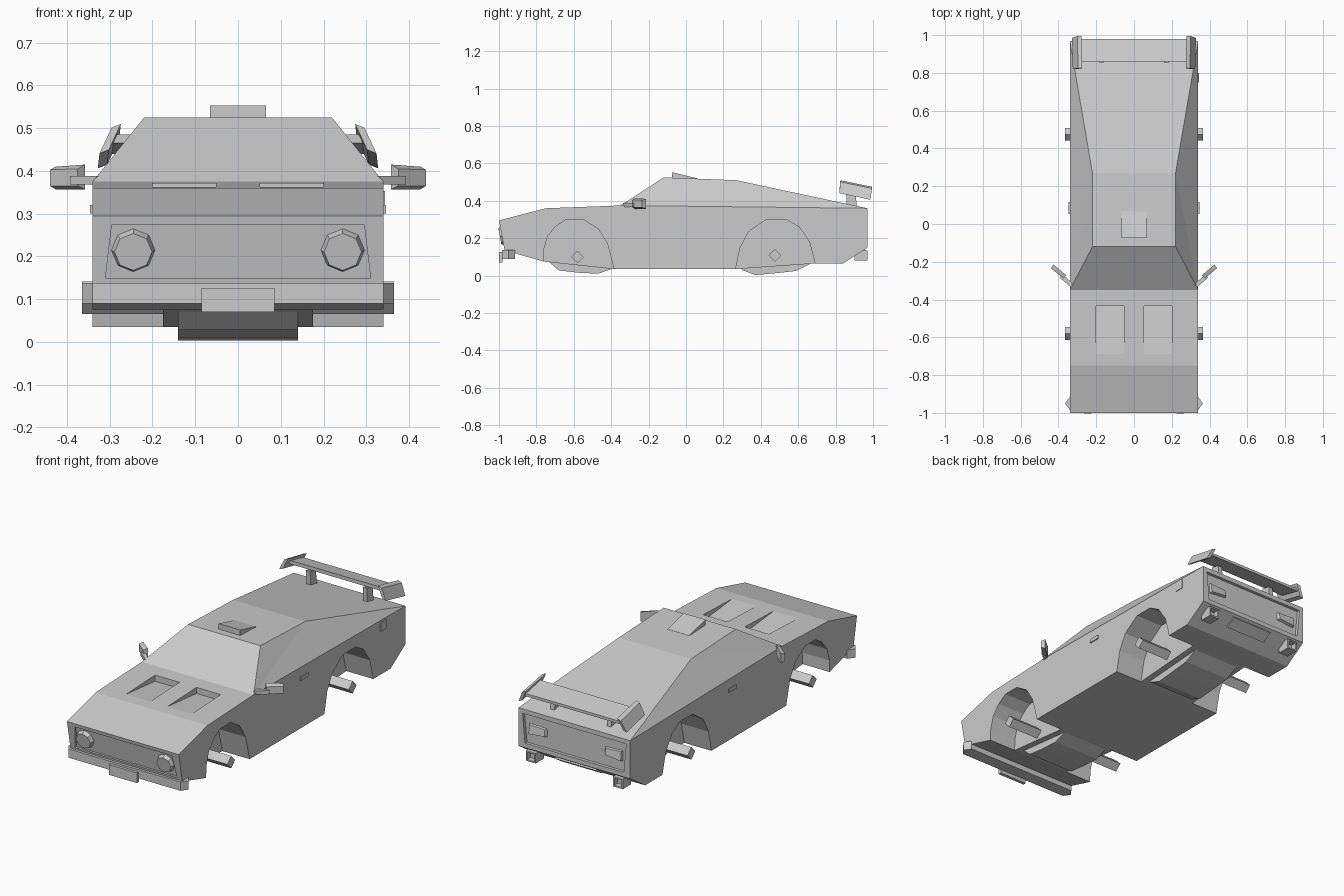
import bpy, bmesh, math
from mathutils import Vector, Matrix

if "Cube" in bpy.data.objects:
    bpy.data.objects.remove(bpy.data.objects["Cube"])


def make(name, bm):
    bmesh.ops.recalc_face_normals(bm, faces=bm.faces[:])
    mesh = bpy.data.meshes.new(name)
    bm.to_mesh(mesh)
    bm.free()
    ob = bpy.data.objects.new(name, mesh)
    bpy.context.collection.objects.link(ob)
    return ob


def prism_bm(profile, x0, x1):
    """Extrude a (y, z) profile from x0 to x1."""
    bm = bmesh.new()
    a = [bm.verts.new((x0, y, z)) for y, z in profile]
    b = [bm.verts.new((x1, y, z)) for y, z in profile]
    n = len(profile)
    bm.faces.new(a)
    bm.faces.new(b[::-1])
    walls = [bm.faces.new((a[i], a[(i + 1) % n], b[(i + 1) % n], b[i])) for i in range(n)]
    return bm, a, b, walls


def prism(name, profile, x0, x1):
    return make(name, prism_bm(profile, x0, x1)[0])


def hull(name, pts):
    bm = bmesh.new()
    vs = [bm.verts.new(p) for p in pts]
    bmesh.ops.convex_hull(bm, input=vs)
    bmesh.ops.dissolve_limit(bm, angle_limit=0.01, verts=bm.verts[:], edges=bm.edges[:])
    return make(name, bm)


def box(name, center, size, rot=Matrix()):
    bm = bmesh.new()
    bmesh.ops.create_cube(bm, size=1)
    bm.transform(Matrix.Translation(center) @ rot @ Matrix.Diagonal((*size, 1)))
    return make(name, bm)


def cut(ob, cutter):
    mod = ob.modifiers.new("cut", 'BOOLEAN')
    mod.operation, mod.solver, mod.object = 'DIFFERENCE', 'EXACT', cutter
    bpy.context.view_layer.objects.active = ob
    bpy.ops.object.modifier_apply(modifier=mod.name)
    bpy.data.objects.remove(cutter)


def nose_y(z):
    return -1 + (0.295 - z) * 0.1875


# Body shell: side profile with the cabin raised from its long top face
profile = [(-1, .295), (-.75, .36), (-.35, .375), (.97, .36), (.97, .15), (.84, .065),
           (.69, .065), (.265, .035), (-.385, .035), (-.76, .075), (-.97, .135)]
bm, L, R, walls = prism_bm(profile, -.34, .34)
bmesh.ops.delete(bm, geom=[walls[2]], context='FACES_ONLY')
lf, lr, rf, rr = [bm.verts.new((s * .22, y, z)) for s in (-1, 1)
                  for y, z in ((-.12, .525), (.27, .51))]
for f in ((L[2], R[2], rf, lf), (lf, rf, rr, lr), (lr, rr, R[3], L[3]),
          (L[2], lf, lr), (L[2], lr, L[3]), (R[2], rf, rr), (R[2], rr, R[3])):
    bm.faces.new(f)
body = make("body", bm)

# Wheel wells and bonnet vents
front_arch = [(-.765, 0), (-.76, .14), (-.74, .21), (-.695, .265), (-.64, .3), (-.55, .3),
              (-.47, .25), (-.42, .17), (-.385, .035), (-.38, 0)]
rear_arch = [(.262, 0), (.265, .035), (.29, .15), (.335, .235), (.43, .3), (.535, .3),
             (.605, .26), (.66, .18), (.69, .065), (.695, 0)]
for s in (-1, 1):
    for arch in (front_arch, rear_arch):
        cut(body, prism("well_cutter", arch, s * .175, s * .5))
    cut(body, prism("vent_cutter", [(-.69, .3625), (-.435, .338), (-.435, .42), (-.69, .42)],
                    s * .052, s * .2))

# Sunken nose and tail panels
cut(body, hull("nose_cutter", [(s * x, nose_y(z) + d, z) for s in (-1, 1)
                               for x, z in ((.31, .15), (.295, .275)) for d in (-.03, .012)]))
cut(body, hull("tail_cutter", [(s * x, y, z) for s in (-1, 1)
                               for x, z in ((.30, .175), (.315, .335)) for y in (.953, 1)]))

# Roof scoop
prism("roof_scoop", [(-.075, .515), (-.075, .553), (.065, .519), (.065, .51)], -.066, .066)

# Underbody bulges
prism("front_underbody", [(-.74, .08), (-.68, .028), (-.58, .016), (-.47, .01), (-.385, .04)], -.14, .14)
prism("rear_underbody", [(.28, .05), (.30, .03), (.37, .003), (.48, .013), (.59, .025), (.67, .065)], -.14, .14)

# Front bumper and plates
hull("front_bumper", [(s * x, y, z) for s in (-1, 1) for z in (.09, .138)
                      for x, y in ((.34, -.985), (.365, -.95), (.34, -.915))])
box("front_plate", (0, -.991, .098), (.17, .018, .056))
box("rear_plate", (0, .93, .121), (.25, .065, .012), Matrix.Rotation(math.radians(33), 4, 'X'))

# Axles: square bars standing on a corner
for label, y, z in (("front", -.58, .1), ("rear", .475, .108)):
    prism(label + "_axle", [(y - .034, z), (y, z + .034), (y + .034, z), (y, z - .034)], -.365, .365)

# Fuel flap on the right side
box("fuel_flap", (.34, .775, .328), (.008, .05, .05))

for s, side in ((-1, "left"), (1, "right")):
    # Headlight: shallow octagonal lens
    bm = bmesh.new()
    bmesh.ops.create_cone(bm, cap_ends=True, segments=8, radius1=.052, radius2=.044, depth=.026)
    bm.transform(Matrix.Translation((s * .245, nose_y(.213) + .002, .213))
                 @ Matrix.Rotation(math.radians(100.6), 4, 'X'))
    make(side + "_headlight", bm)

    # Tail light wedge
    hull(side + "_tail_light", [(s * x, y, z) for x, y, z in (
        (.175, .95, .235), (.285, .95, .225), (.285, .95, .285), (.175, .95, .28),
        (.185, .968, .24), (.28, .968, .23), (.28, .962, .28), (.185, .962, .275))])

    # Square hollow exhaust
    bm = bmesh.new()
    bmesh.ops.create_cube(bm, size=1)
    bm.transform(Matrix.Translation((s * .265, .935, .108)) @ Matrix.Diagonal((.06, .07, .055, 1)))
    bm.faces.ensure_lookup_table()
    end = max(bm.faces, key=lambda f: f.calc_center_median().y)
    bmesh.ops.inset_individual(bm, faces=[end], thickness=.011)
    inner = bmesh.ops.extrude_discrete_faces(bm, faces=[end])["faces"][0]
    bmesh.ops.translate(bm, verts=inner.verts[:], vec=(0, -.03, 0))
    make(side + "_exhaust", bm)

    # Door handle
    box(side + "_door_handle", (s * .341, .085, .31), (.01, .065, .02))

    # Wing mirror on a stalk
    turn = Matrix.Rotation(s * math.radians(40), 4, 'Z')
    box(side + "_mirror_stalk", (s * .355, -.302, .378), (.08, .022, .02), turn)
    hull(side + "_mirror", [Vector((s * .402, -.255, .385)) + turn @ Vector((s * x, y, z))
                            for x, y, z in ((-.042, -.008, -.02), (-.042, -.008, .02),
                                            (.042, -.008, -.02), (.042, -.008, .018),
                                            (-.045, .015, -.028), (-.045, .015, .03),
                                            (.045, .015, -.028), (.045, .015, .025))])

    # Spoiler post and tilted end plate
    prism(side + "_spoiler_post", [(.86, .37), (.855, .46), (.905, .45), (.915, .36)], s * .16, s * .185)
    hull(side + "_spoiler_end", [(s * (x + d), y, z - d * .4) for d in (-.012, .010)
                                 for x, y, z in ((.286, .825, .505), (.314, .82, .445),
                                                 (.290, .995, .47), (.318, .985, .41))])

# Spoiler blade
prism("spoiler_blade", [(.86, .465), (.86, .485), (.98, .455), (.98, .44)], -.295, .295)
